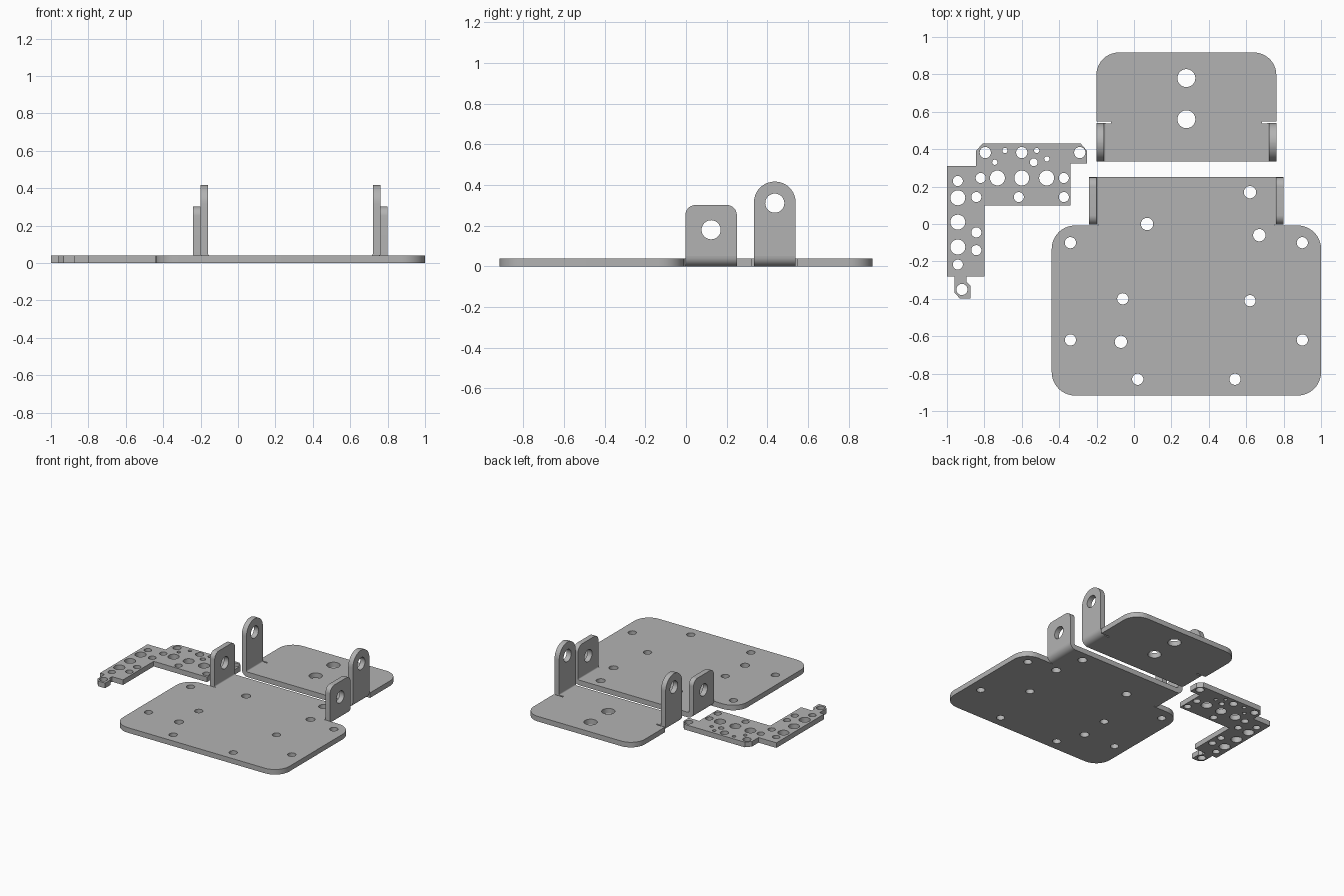
import bpy, bmesh, math
from mathutils import Matrix, Vector

if "Cube" in bpy.data.objects:
    bpy.data.objects.remove(bpy.data.objects["Cube"], do_unlink=True)

THICK = 0.04      # sheet thickness
INNER = 0.01      # inside bend radius
OUTER = INNER + THICK
MID = 0.28        # centre line of the two bent sheets

grey = bpy.data.materials.new("plain grey metal")
grey.use_nodes = True
grey.diffuse_color = (0.45, 0.45, 0.45, 1)
grey.node_tree.nodes["Principled BSDF"].inputs["Base Color"].default_value = grey.diffuse_color


def circle(x, y, r, n=32):
    return [(x + r * math.cos(2 * math.pi * i / n),
             y + r * math.sin(2 * math.pi * i / n)) for i in range(n)]


def rounded(corners, steps=10):
    """Closed outline from (x, y, radius) corners."""
    out = []
    for i, (x, y, r) in enumerate(corners):
        p = Vector((x, y))
        if not r:
            out.append(p)
            continue
        d1 = (Vector(corners[i - 1][:2]) - p).normalized()
        d2 = (Vector(corners[(i + 1) % len(corners)][:2]) - p).normalized()
        half = d1.angle(d2) / 2
        centre = p + (d1 + d2).normalized() * r / math.sin(half)
        start = p + d1 * r / math.tan(half) - centre
        end = p + d2 * r / math.tan(half) - centre
        phi = start.angle(end)
        for k in range(steps + 1):
            t = k / steps
            out.append(centre + (start * math.sin((1 - t) * phi)
                                 + end * math.sin(t * phi)) / math.sin(phi))
    return out


def sheet(name, outline, holes, matrix, depth=THICK):
    """Filled profile with holes, extruded about its own plane."""
    curve = bpy.data.curves.new(name, "CURVE")
    curve.dimensions = "2D"
    curve.fill_mode = "BOTH"
    curve.extrude = depth / 2
    for loop in [outline] + [circle(*h) for h in holes]:
        spline = curve.splines.new("POLY")
        spline.points.add(len(loop) - 1)
        for point, co in zip(spline.points, loop):
            point.co = (co[0], co[1], 0, 1)
        spline.use_cyclic_u = True
    helper = bpy.data.objects.new(name + " profile", curve)
    bpy.context.collection.objects.link(helper)
    graph = bpy.context.evaluated_depsgraph_get()
    mesh = bpy.data.meshes.new_from_object(helper.evaluated_get(graph))
    bpy.data.objects.remove(helper, do_unlink=True)

    bm = bmesh.new()
    bm.from_mesh(mesh)
    bm.transform(matrix)
    bmesh.ops.remove_doubles(bm, verts=bm.verts, dist=0.0002)
    bmesh.ops.recalc_face_normals(bm, faces=bm.faces)
    bm.to_mesh(mesh)
    bm.free()
    mesh.materials.clear()
    mesh.materials.append(grey)
    obj = bpy.data.objects.new(name, mesh)
    bpy.context.collection.objects.link(obj)
    bpy.ops.object.select_all(action="DESELECT")
    obj.select_set(True)
    bpy.context.view_layer.objects.active = obj
    bpy.ops.object.shade_smooth_by_angle()
    return obj


FLAT = Matrix.Translation((0, 0, THICK / 2))


def mirrored(half):
    """Right half outline mirrored about the centre line."""
    return ([(MID + x, y, r) for x, y, r in half]
            + [(MID - x, y, r) for x, y, r in reversed(half)])


def axes(x, y, z, origin):
    m = Matrix((x, y, z)).transposed().to_4x4()
    m.translation = origin
    return m


def bent_tabs(name, half, y0, y1, top, radius, hole_z):
    """Pair of upright drilled tabs, each with its quarter-round bend."""
    ym = (y0 + y1) / 2
    tab = rounded([(y0, OUTER, 0), (y1, OUTER, 0), (y1, top, radius), (y0, top, radius)])
    turn = [math.pi / 2 * i / 8 for i in range(9)]
    ring = [(OUTER * math.sin(a), -OUTER * math.cos(a)) for a in turn]
    ring += [(INNER * math.sin(a), -INNER * math.cos(a)) for a in reversed(turn)]
    for side, s in (("left", 1), ("right", -1)):
        sheet(f"{side}_{name}_tab", tab, [(ym, hole_z, 0.047)],
              axes((0, 1, 0), (0, 0, 1), (1, 0, 0), (MID + s * (half - THICK / 2), 0, 0)))
        sheet(f"{side}_{name}_bend", ring, [],
              axes((s, 0, 0), (0, 0, 1), (0, 1, 0), (MID + s * (half - OUTER), ym, OUTER)),
              y1 - y0)


# Large base plate with narrower neck
small = [(x, y, 0.03) for x in (-0.34, 0.9) for y in (-0.1, -0.62)]
small += [(0.02, -0.83, 0.03), (0.54, -0.83, 0.03), (-0.06, -0.4, 0.03), (0.62, -0.41, 0.03)]
large = [(0.07, 0, 0.033), (0.62, 0.17, 0.033), (0.67, -0.06, 0.033), (-0.07, -0.63, 0.033)]
neck = 0.52 - OUTER
sheet("base_plate", rounded(mirrored([
    (0.72, -0.917, 0.125), (0.72, -0.008, 0.125), (neck, -0.008, 0), (neck, 0.25, 0)])),
    small + large, FLAT)
bent_tabs("base", 0.52, -0.003, 0.25, 0.302, 0.05, 0.18)

# Rear plate with relief slots behind its tabs
edge = 0.481 - OUTER
sheet("rear_plate", rounded(mirrored([
    (edge, 0.334, 0), (edge, 0.537, 0), (0.404, 0.537, 0), (0.404, 0.548, 0),
    (0.481, 0.548, 0), (0.481, 0.917, 0.12)])),
    [(MID, 0.78, 0.048), (MID, 0.56, 0.048)], FLAT)
bent_tabs("rear", 0.481, 0.334, 0.539, 0.417, 0.102, 0.311)

# Angled perforated bracket, holes grouped by radius
bracket = [(-1, 0.31), (-0.845, 0.31), (-0.845, 0.39), (-0.81, 0.43), (-0.285, 0.43),
           (-0.25, 0.39), (-0.25, 0.323), (-0.34, 0.323), (-0.34, 0.1), (-0.8, 0.1),
           (-0.8, -0.28), (-0.895, -0.28), (-0.895, -0.31), (-0.873, -0.33),
           (-0.873, -0.398), (-0.932, -0.398), (-0.96, -0.366), (-0.96, -0.28), (-1, -0.28)]
groups = {
    0.04: [(-0.73, 0.246), (-0.6, 0.246), (-0.467, 0.246),
           (-0.942, 0.14), (-0.942, 0.01), (-0.942, -0.123)],
    0.03: [(-0.795, 0.382), (-0.6, 0.382), (-0.29, 0.382), (-0.92, -0.35)],
    0.027: [(-0.82, 0.246), (-0.375, 0.246), (-0.375, 0.144), (-0.616, 0.144),
            (-0.942, 0.23), (-0.843, 0.144), (-0.843, -0.045), (-0.843, -0.14),
            (-0.942, -0.217)],
    0.021: [(-0.536, 0.33)],
    0.014: [(-0.69, 0.393), (-0.52, 0.393), (-0.744, 0.33), (-0.466, 0.348)],
}
sheet("perforated_bracket", bracket,
      [(x, y, r) for r, spots in groups.items() for x, y in spots], FLAT)
